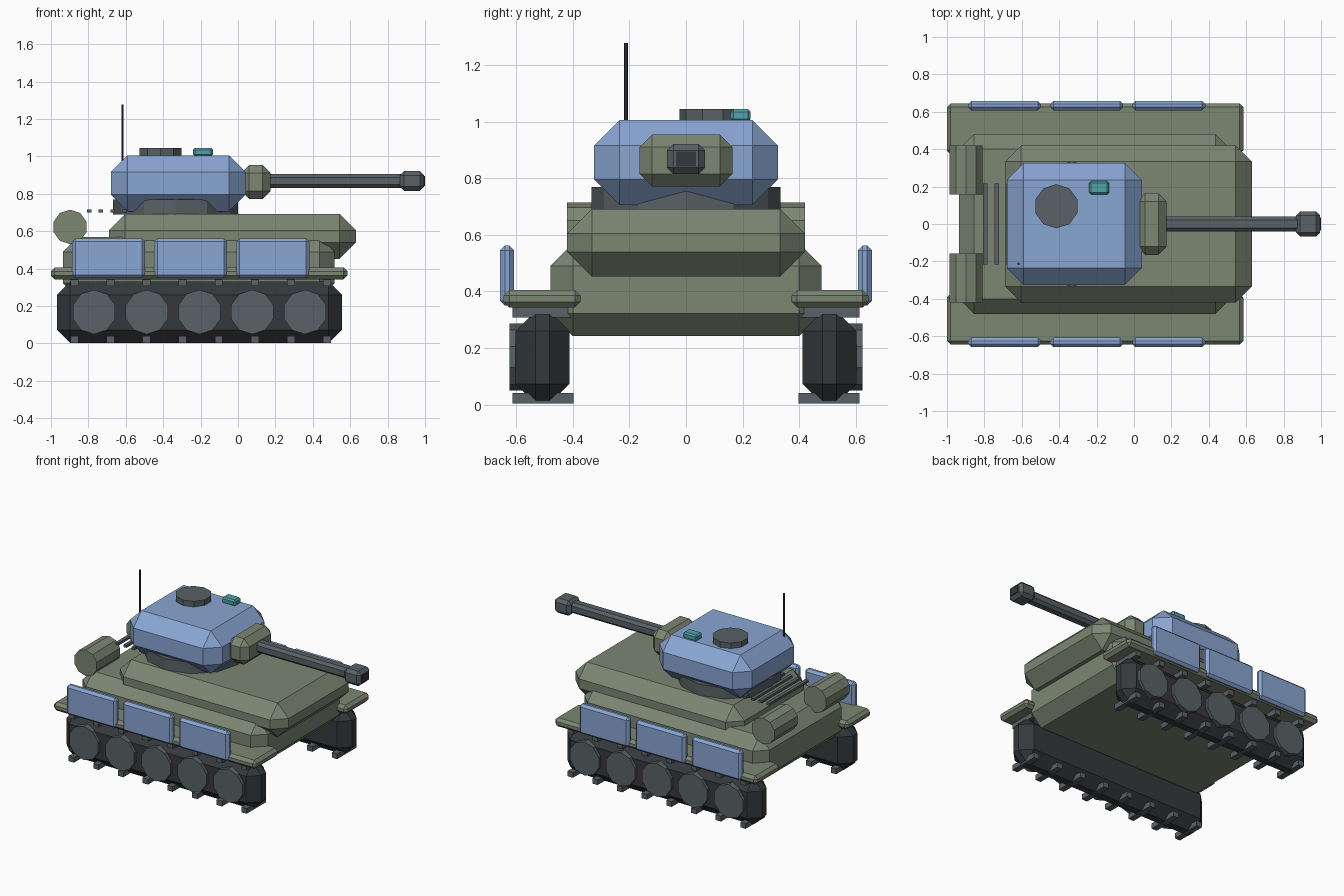
import bpy, bmesh, math
from mathutils import Matrix, Vector

if "Cube" in bpy.data.objects:
    bpy.data.objects.remove(bpy.data.objects["Cube"])


def material(name, rgb):
    m = bpy.data.materials.new(name)
    m.diffuse_color = (*rgb, 1)
    m.use_nodes = True
    m.node_tree.nodes["Principled BSDF"].inputs["Base Color"].default_value = m.diffuse_color
    return m


GREEN = material("green", (0.20, 0.24, 0.17))
BLUE = material("blue", (0.25, 0.38, 0.65))
STEEL = material("steel", (0.10, 0.12, 0.13))
BLACK = material("black", (0.035, 0.04, 0.045))
TEAL = material("teal", (0.08, 0.36, 0.40))


def finish(name, bm, mat):
    bmesh.ops.recalc_face_normals(bm, faces=bm.faces)
    me = bpy.data.meshes.new(name)
    bm.to_mesh(me)
    bm.free()
    me.materials.append(mat)
    ob = bpy.data.objects.new(name, me)
    bpy.context.collection.objects.link(ob)
    return ob


def box(name, x, y, z, mat, bevel=0.0):
    """Box from (min, max) ranges with chamfered edges."""
    lo, hi = Vector((x[0], y[0], z[0])), Vector((x[1], y[1], z[1]))
    bm = bmesh.new()
    bmesh.ops.create_cube(bm, size=1, matrix=Matrix.Translation((lo + hi) / 2)
                          @ Matrix.Diagonal((*(hi - lo), 1)))
    if bevel:
        bmesh.ops.bevel(bm, geom=bm.edges[:], offset=bevel, segments=1,
                        affect='EDGES', clamp_overlap=True)
    return finish(name, bm, mat)


def cylinder(name, center, radius, depth, sides, mat, axis='Z'):
    """Low-poly cylinder along Z or Y."""
    rot = Matrix.Rotation(math.pi / 2, 4, 'X') if axis == 'Y' else Matrix()
    bm = bmesh.new()
    # turn so that one corner points along local +Y
    c = bmesh.ops.create_cone(bm, cap_ends=True, segments=sides, radius1=radius,
                              radius2=radius, depth=depth)
    v = c["verts"][0].co
    turn = Matrix.Rotation(math.pi / 2 - math.atan2(v.y, v.x), 4, 'Z')
    bm.transform(Matrix.Translation(center) @ rot @ turn)
    return finish(name, bm, mat)


def side(s, a, b):
    """Y range on the given side."""
    return tuple(sorted((s * a, s * b)))


# Hull
box("lower_hull", (-0.935, 0.515), (-0.48, 0.48), (0.242, 0.57), GREEN, 0.08)
box("upper_hull", (-0.69, 0.63), (-0.42, 0.42), (0.452, 0.692), GREEN, 0.087)

for s, tag in ((-1, "right"), (1, "left")):
    # Fender and skirt plates
    box(f"{tag}_fender", (-1.0, 0.585), side(s, 0.373, 0.645), (0.343, 0.405), GREEN, 0.02)
    for i in range(3):
        x = -0.692 + i * 0.439
        box(f"{tag}_skirt_{i + 1}", (x - 0.195, x + 0.195), side(s, 0.608, 0.658),
            (0.35, 0.562), BLUE, 0.017)
    # Track with road wheels and tread pads
    box(f"{tag}_track", (-0.968, 0.555), side(s, 0.412, 0.603), (0.003, 0.33), BLACK, 0.07)
    for i in range(5):
        cylinder(f"{tag}_wheel_{i + 1}", (-0.77 + i * 0.282, s * 0.594, 0.168),
                 0.119, 0.06, 10, STEEL, 'Y')
    for i in range(8):
        x = -0.875 + i * 0.193
        for level, z in (("bottom", (0.003, 0.04)), ("top", (0.308, 0.343))):
            box(f"{tag}_{level}_pad_{i + 1}", (x - 0.021, x + 0.021),
                side(s, 0.398, 0.613), z, STEEL)
    # Rear fuel drum
    cylinder(f"{tag}_fuel_drum", (-0.898, s * 0.29, 0.623), 0.092, 0.262, 10, GREEN, 'Y')

# Engine grille bars
for i in range(4):
    x = -0.795 + i * 0.062
    box(f"grille_bar_{i + 1}", (x - 0.012, x + 0.012), (-0.217, 0.217), (0.699, 0.716), STEEL)

# Turret
cylinder("turret_ring", (-0.334, 0, 0.73), 0.335, 0.08, 12, STEEL)
box("turret", (-0.68, 0.042), (-0.325, 0.325), (0.706, 1.006), BLUE, 0.09)
cylinder("hatch", (-0.415, 0.095, 1.02), 0.118, 0.05, 10, STEEL)
box("periscope", (-0.24, -0.134), (0.158, 0.229), (1.0, 1.045), TEAL, 0.01)
cylinder("antenna", (-0.617, -0.213, 1.09), 0.007, 0.376, 6, BLACK)

# Gun
box("mantlet", (0.015, 0.175), (-0.165, 0.165), (0.771, 0.955), GREEN, 0.045)
box("barrel", (0.1, 0.93), (-0.039, 0.039), (0.831, 0.906), STEEL, 0.018)
box("muzzle", (0.866, 0.995), (-0.067, 0.067), (0.816, 0.921), STEEL, 0.022)
box("bore", (0.95, 1.0), (-0.035, 0.035), (0.842, 0.895), BLACK)
